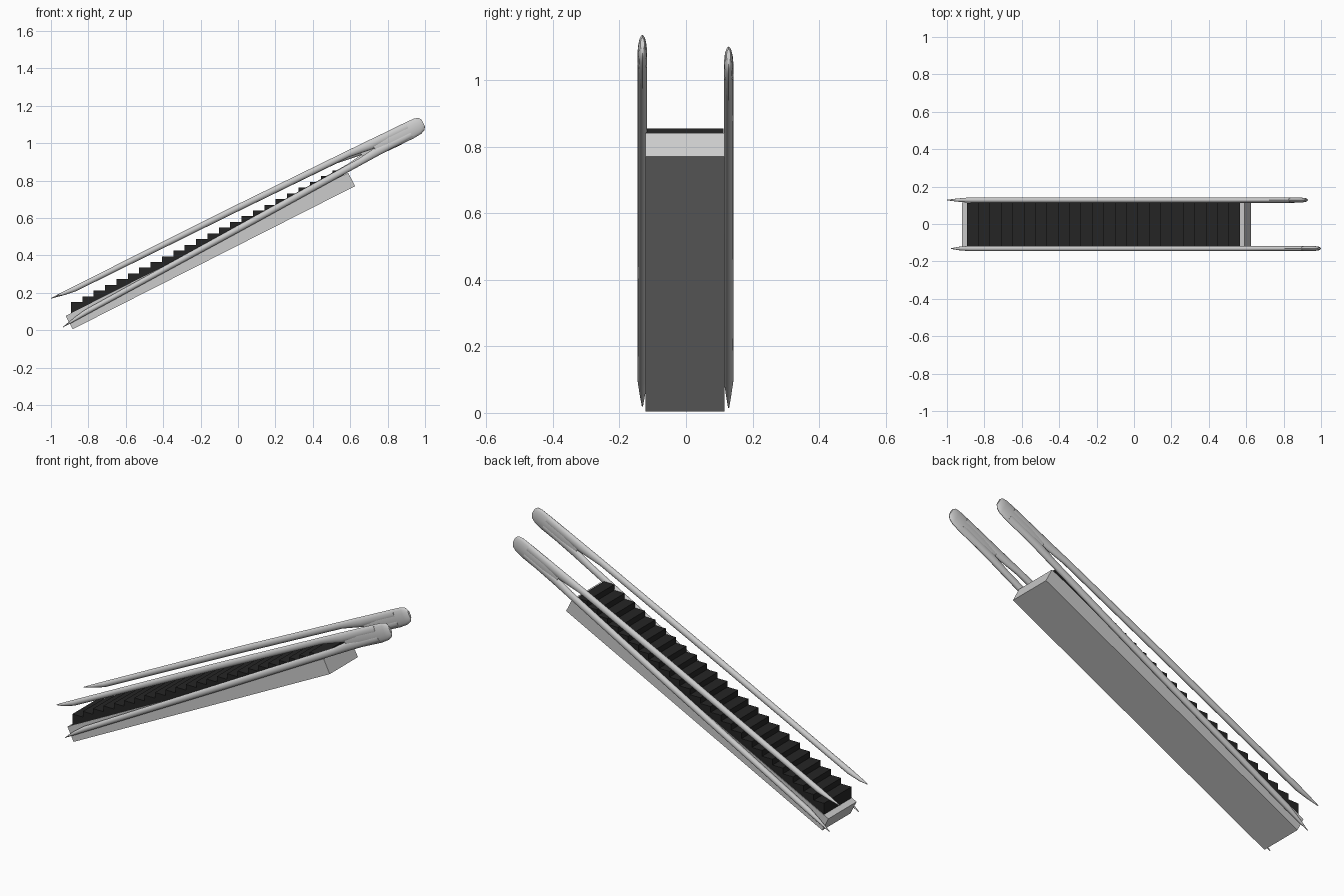
import bpy, bmesh, math

if "Cube" in bpy.data.objects:
    bpy.data.objects.remove(bpy.data.objects["Cube"])

ANG = math.atan2(0.765, 1.51)
C, S = math.cos(ANG), math.sin(ANG)


def slope(u, v, y):
    """Slope coordinates (along, across) to world."""
    return (u * C - v * S, y, u * S + v * C)


def finish(name, bm, smooth=False, color=None):
    bmesh.ops.recalc_face_normals(bm, faces=bm.faces)
    me = bpy.data.meshes.new(name)
    bm.to_mesh(me)
    bm.free()
    ob = bpy.data.objects.new(name, me)
    bpy.context.collection.objects.link(ob)
    if color:
        m = bpy.data.materials.new(name + "_paint")
        m.diffuse_color = color
        m.use_nodes = True
        m.node_tree.nodes["Principled BSDF"].inputs["Base Color"].default_value = m.diffuse_color
        me.materials.append(m)
    if smooth:
        bpy.ops.object.select_all(action='DESELECT')
        ob.select_set(True)
        bpy.context.view_layer.objects.active = ob
        bpy.ops.object.shade_smooth_by_angle(angle=math.radians(40))
    return ob


def prism(name, pts, y0, y1, color=None):
    bm = bmesh.new()
    f = bm.faces.new([bm.verts.new((x, y0, z)) for x, z in pts])
    r = bmesh.ops.extrude_face_region(bm, geom=[f])
    for g in r["geom"]:
        if isinstance(g, bmesh.types.BMVert):
            g.co.y = y1
    bmesh.ops.triangulate(bm, faces=[p for p in bm.faces if len(p.verts) > 4])
    finish(name, bm, color=color)


def loft(bm, stations, yc, n=16):
    """Elliptical sections (u, v_low, v_high, half_thickness)."""
    rings = []
    for u, lo, hi, t in stations:
        m, h = (lo + hi) / 2, (hi - lo) / 2
        rings.append([bm.verts.new(slope(u, m + h * math.cos(a), yc + t * math.sin(a)))
                      for a in (2 * math.pi * i / n for i in range(n))])
    for p, q in zip(rings, rings[1:]):
        for i in range(n):
            j = (i + 1) % n
            bm.faces.new((p[i], p[j], q[j], q[i]))
    bm.faces.new(rings[0])
    bm.faces.new(rings[-1])


def handrail(name, yc, tip, head):
    """Loop of two pointed bars joined by a broad rounded head."""
    bm = bmesh.new()
    t = 0.0145
    loft(bm, [(-0.815 + tip, 0.602, 0.605, 0.002), (-0.75, 0.588, 0.606, 0.009),
              (-0.68, 0.577, 0.606, t), (0.25, 0.567, 0.602, t),
              (0.95 + head, 0.557, 0.592, t), (1.08 + head, 0.538, 0.590, t),
              (1.3 + head, 0.535, 0.585, t)], yc)
    loft(bm, [(-0.827 + tip * 0.4, 0.436, 0.439, 0.002), (-0.75, 0.437, 0.456, 0.009),
              (-0.68, 0.439, 0.467, t), (0.25, 0.465, 0.500, t),
              (1.0 + head, 0.490, 0.527, t), (1.1 + head, 0.493, 0.540, t),
              (1.3 + head, 0.496, 0.540, t)], yc)
    loft(bm, [(1.09 + head, 0.500, 0.582, 0.011), (1.18 + head, 0.494, 0.588, t),
              (1.3 + head, 0.490, 0.586, t), (1.35 + head, 0.494, 0.584, 0.0135),
              (1.373 + head, 0.504, 0.577, 0.011), (1.384 + head, 0.520, 0.562, 0.006)], yc)
    finish(name, bm, smooth=True)


# sloping truss box
corners = [slope(u, v, 0) for u, v in
           ((-0.787, 0.404), (0.906, 0.404), (0.906, 0.484), (-0.787, 0.484))]
prism("truss", [(p[0], p[2]) for p in corners], -0.121, 0.116)

# dark flight of steps
N, RUN, RISE = 24, 0.0608, 0.0306
pts = [(-0.893, 0.085)]
for i in range(N):
    z = 0.15 + i * RISE
    pts += [(-0.893 + i * RUN, z), (-0.893 + (i + 1) * RUN, z)]
pts.append((-0.893 + N * RUN, 0.805))
prism("steps", pts, -0.118, 0.113, (0.018, 0.018, 0.018, 1))

# handrail loops
handrail("front_handrail", -0.131, 0.025, 0.0)
handrail("back_handrail", 0.128, 0.0, -0.077)
